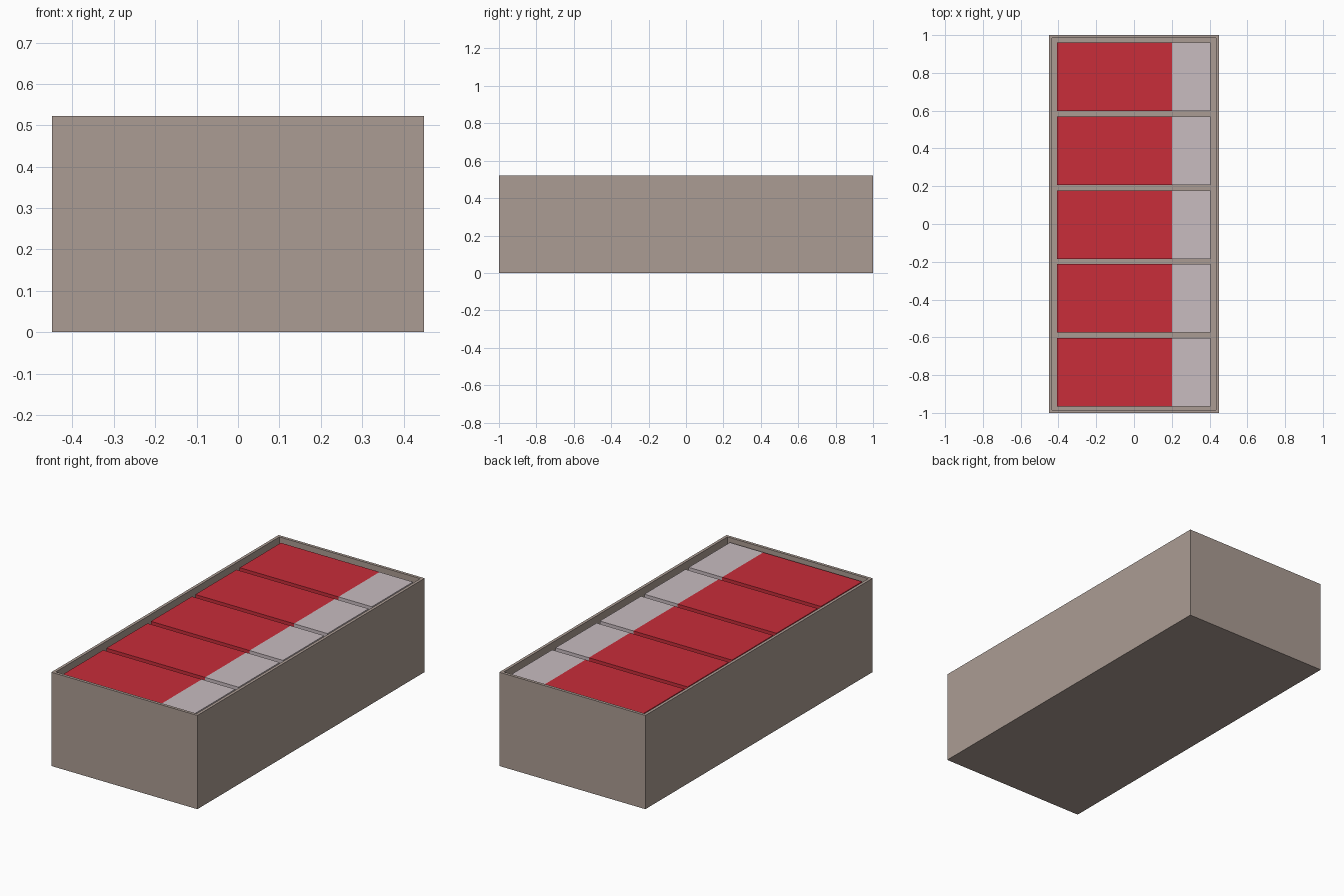
import bpy, bmesh
from mathutils import Matrix, Vector

if "Cube" in bpy.data.objects:
    bpy.data.objects.remove(bpy.data.objects["Cube"])


def material(name, color):
    m = bpy.data.materials.new(name)
    m.diffuse_color = (*color, 1)
    m.use_nodes = True
    m.node_tree.nodes["Principled BSDF"].inputs["Base Color"].default_value = m.diffuse_color
    return m


TAN = material("tan_cardboard", (0.407, 0.332, 0.292))
RED = material("red_paper", (0.578, 0.026, 0.042))
PALE = material("pale_grey_paper", (0.578, 0.503, 0.527))


def add_box(bm, lo, hi):
    lo, hi = Vector(lo), Vector(hi)
    mat = Matrix.Translation((lo + hi) / 2) @ Matrix.Diagonal((*(hi - lo), 1))
    bmesh.ops.create_cube(bm, size=1, matrix=mat)


def finish(bm, name, mats):
    me = bpy.data.meshes.new(name)
    bm.to_mesh(me)
    bm.free()
    for m in mats:
        me.materials.append(m)
    ob = bpy.data.objects.new(name, me)
    bpy.context.collection.objects.link(ob)
    return ob


HEIGHT, FLOOR, WALL = 0.522, 0.023, 0.023

# Open tray: top face inset for the rim, then pushed down to the floor
bm = bmesh.new()
add_box(bm, (-0.45, -1, 0), (0.45, 1, HEIGHT))
top = max(bm.faces, key=lambda f: f.calc_center_median().z)
bmesh.ops.inset_individual(bm, faces=[top], thickness=WALL)
inner = bmesh.ops.extrude_discrete_faces(bm, faces=[top])["faces"][0]
bmesh.ops.translate(bm, verts=inner.verts, vec=(0, 0, FLOOR - HEIGHT))
finish(bm, "open_tray", [TAN])

# Five cartons in a row, each red with a pale band on the right
for i in range(5):
    y = -0.003 + (i - 2) * 0.391
    bm = bmesh.new()
    add_box(bm, (-0.408, y - 0.181, FLOOR), (0.406, y + 0.181, 0.505))
    bmesh.ops.bisect_plane(bm, geom=bm.verts[:] + bm.edges[:] + bm.faces[:],
                           plane_co=(0.2, 0, 0), plane_no=(1, 0, 0))
    for f in bm.faces:
        f.material_index = int(f.calc_center_median().x > 0.2)
    finish(bm, f"carton_{i + 1}", [RED, PALE])
